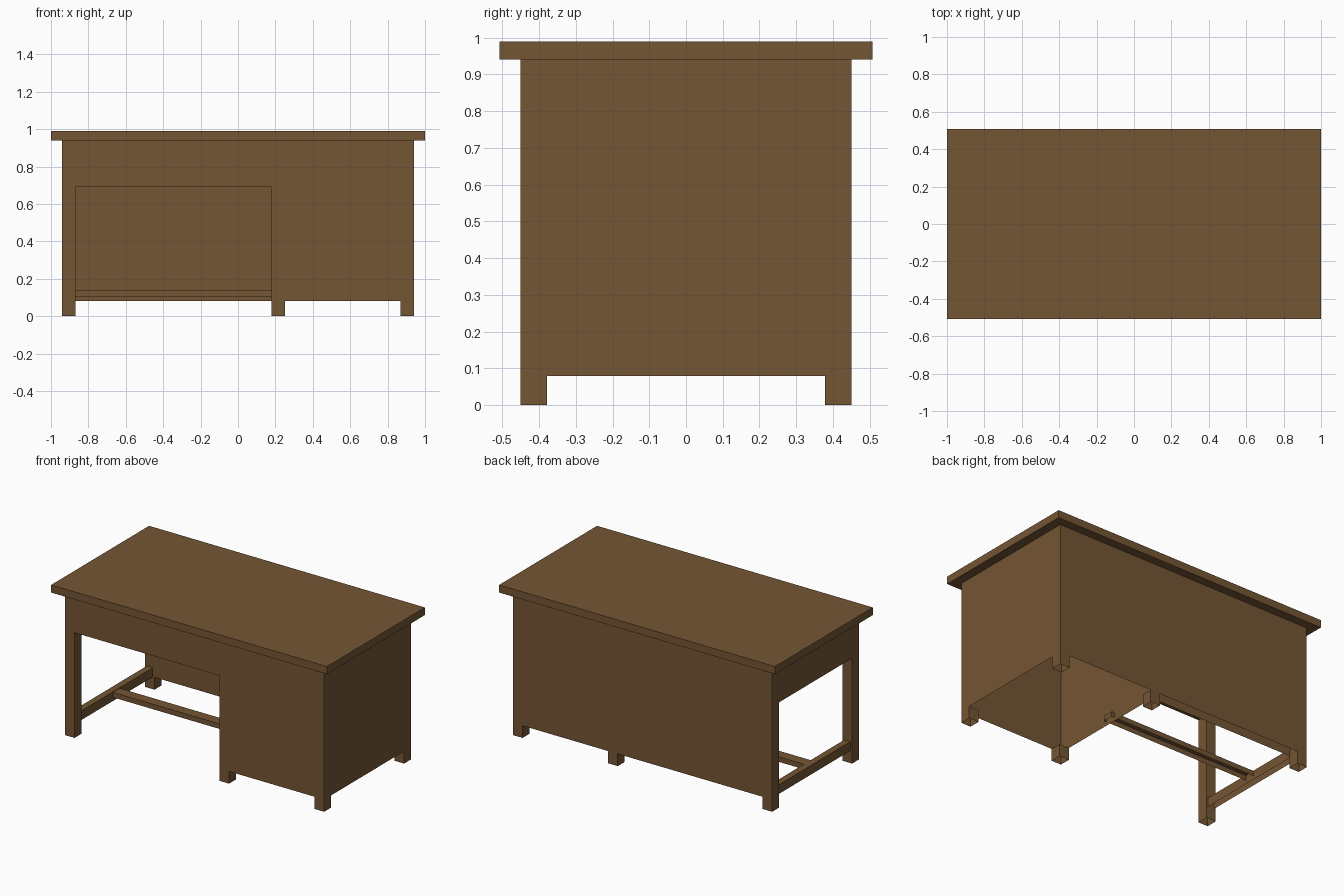
import bpy, bmesh

if "Cube" in bpy.data.objects:
    bpy.data.objects.remove(bpy.data.objects["Cube"])

wood = bpy.data.materials.new("brown wood")
wood.diffuse_color = (0.175, 0.092, 0.034, 1)
wood.use_nodes = True
wood.node_tree.nodes["Principled BSDF"].inputs["Base Color"].default_value = wood.diffuse_color


def box(name, x, y, z, open_bottom=False, open_top=False):
    """Box from three (min, max) ranges, with optional missing end faces."""
    bm = bmesh.new()
    bmesh.ops.create_cube(bm, size=1)
    for v in bm.verts:
        for i, (lo, hi) in enumerate((x, y, z)):
            v.co[i] = lo if v.co[i] < 0 else hi
    bm.normal_update()
    gone = [f for f in bm.faces
            if (open_bottom and f.normal.z < -0.5) or (open_top and f.normal.z > 0.5)]
    bmesh.ops.delete(bm, geom=gone, context='FACES_ONLY')
    mesh = bpy.data.meshes.new(name)
    bm.to_mesh(mesh)
    bm.free()
    mesh.materials.append(wood)
    obj = bpy.data.objects.new(name, mesh)
    bpy.context.collection.objects.link(obj)
    return obj


# Overhanging table top
box("table_top", (-1, 1), (-0.507, 0.507), (0.94, 0.99))

# Hollow pedestal, open underneath
box("pedestal", (0.18, 0.94), (-0.45, 0.45), (0.08, 0.94), open_bottom=True)

# Drawer section above the knee hole
box("drawer_section", (-0.94, 0.18), (-0.45, 0.45), (0.69, 0.94))

# Back modesty panel, flush with the legs
box("back_panel", (-0.87, 0.18), (0.38, 0.45), (0.08, 0.69), open_bottom=True, open_top=True)

# Front and back legs: short feet under the pedestal, full legs on the left
for side, y in (("front", (-0.45, -0.378)), ("back", (0.378, 0.45))):
    box(side + "_leg", (-0.94, -0.87), y, (0, 0.69), open_bottom=True, open_top=True)
    for part, x in (("_inner_foot", (0.18, 0.25)), ("_outer_foot", (0.87, 0.94))):
        box(side + part, x, y, (0, 0.08), open_bottom=True, open_top=True)

# Foot rails joining the left legs and the pedestal
box("side_rail", (-0.927, -0.883), (-0.378, 0.378), (0.08, 0.14), open_bottom=True)
box("foot_rail", (-0.905, 0.2), (-0.035, 0.035), (0.104, 0.137), open_bottom=True)
